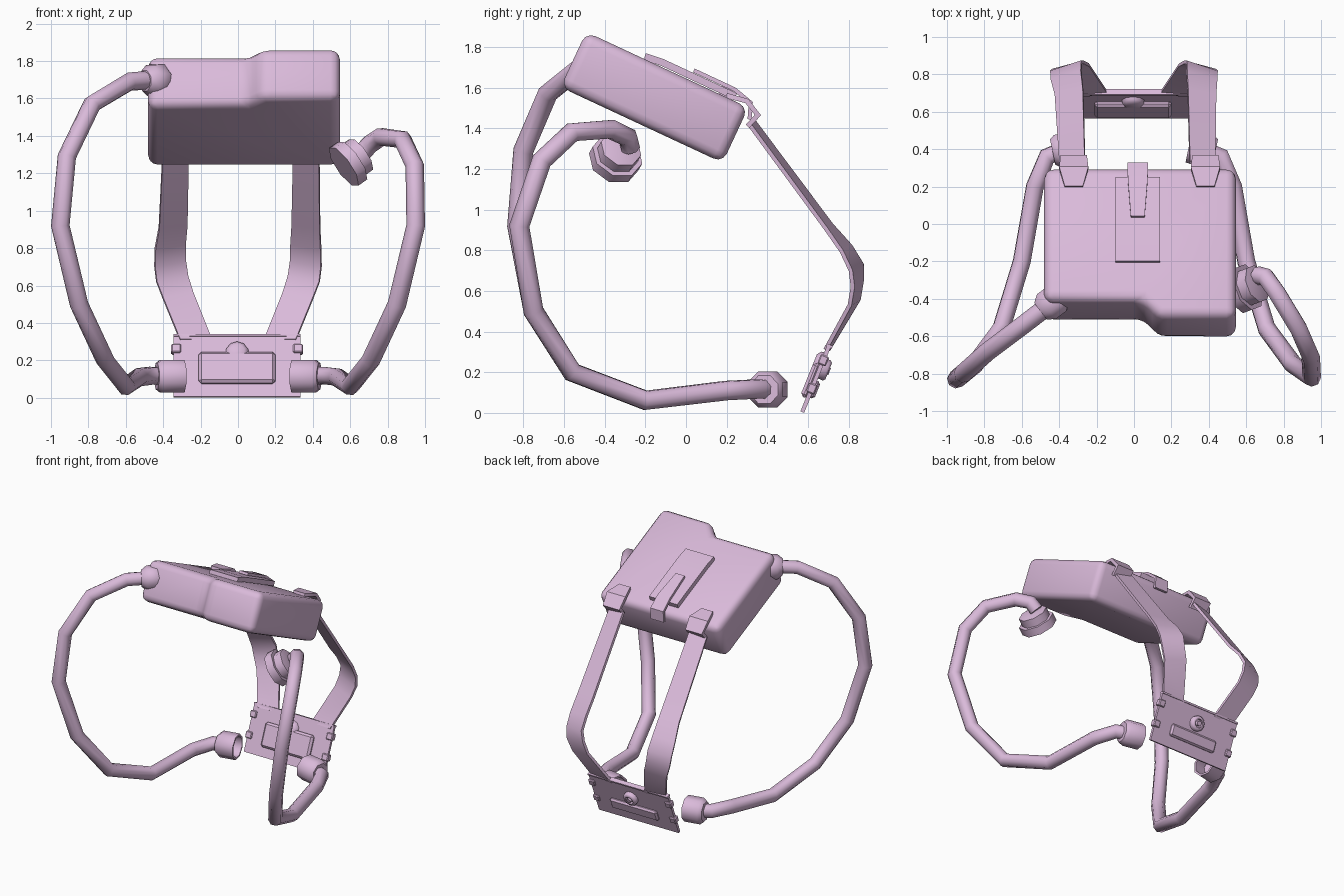
import bpy, bmesh, math
from mathutils import Matrix, Vector

cube = bpy.data.objects.get("Cube")
if cube:
    bpy.data.objects.remove(cube, do_unlink=True)

mauve = bpy.data.materials.new("pale mauve")
mauve.use_nodes = True
COLOUR = (0.70, 0.49, 0.70, 1)
mauve.diffuse_color = COLOUR
mauve.node_tree.nodes["Principled BSDF"].inputs["Base Color"].default_value = COLOUR


def finish(name, bm, frame=Matrix(), angle=50):
    """Turn a bmesh into a shaded, coloured object."""
    bmesh.ops.recalc_face_normals(bm, faces=bm.faces)
    bm.transform(frame)
    mesh = bpy.data.meshes.new(name)
    bm.to_mesh(mesh)
    bm.free()
    mesh.materials.append(mauve)
    ob = bpy.data.objects.new(name, mesh)
    bpy.context.collection.objects.link(ob)
    smooth(ob, angle)
    return ob


def smooth(ob, angle):
    bpy.ops.object.select_all(action='DESELECT')
    ob.select_set(True)
    bpy.context.view_layer.objects.active = ob
    bpy.ops.object.shade_smooth_by_angle(angle=math.radians(angle))


def block(name, lo, hi, frame, bevel=0.0):
    """Box between two corners in a tilted frame."""
    bm = bmesh.new()
    size = Vector(hi) - Vector(lo)
    mid = (Vector(hi) + Vector(lo)) / 2
    bmesh.ops.create_cube(bm, size=1, matrix=Matrix.Translation(mid) @ Matrix.Diagonal((*size, 1)))
    if bevel:
        bmesh.ops.bevel(bm, geom=bm.edges[:], offset=bevel, segments=1, affect='EDGES')
    return finish(name, bm, frame, 30)


def ribbon(name, stations, thickness, frame=Matrix(), angle=30):
    """Flat band through pairs of edge points, thickened about its middle."""
    bm = bmesh.new()
    rows = [[bm.verts.new(p) for p in pair] for pair in stations]
    for a, b in zip(rows, rows[1:]):
        bm.faces.new((a[0], a[1], b[1], b[0]))
    bm.normal_update()
    faces = bm.faces[:]
    for v in bm.verts:
        v.co -= v.normal * thickness / 2
    bmesh.ops.solidify(bm, geom=faces, thickness=-thickness)
    return finish(name, bm, frame, angle)


def band(x, points):
    """Edge pairs from (depth, height, half width) around x."""
    return [((x - w, u, n), (x + w, u, n)) for u, n, w in points]


def turned(name, start, axis, profile, sides=8, frame=Matrix()):
    """Revolve (distance, radius) points about an axis."""
    bm = bmesh.new()
    rings = []
    for d, r in profile:
        rings.append([bm.verts.new((r * math.cos(math.tau * (i + .5) / sides),
                                    r * math.sin(math.tau * (i + .5) / sides), d))
                      for i in range(sides)])
    for a, b in zip(rings, rings[1:]):
        for i in range(sides):
            j = (i + 1) % sides
            bm.faces.new((a[i], a[j], b[j], b[i]))
    bm.faces.new(rings[0])
    bm.faces.new(rings[-1])
    turn = Vector(axis).to_track_quat('Z', 'Y').to_matrix().to_4x4()
    return finish(name, bm, frame @ Matrix.Translation(start) @ turn, 46)


def hose(name, points, radius=0.05):
    """Round tube along a polyline."""
    curve = bpy.data.curves.new(name, 'CURVE')
    curve.dimensions = '3D'
    curve.bevel_depth = radius
    curve.bevel_resolution = 2
    curve.use_fill_caps = True
    line = curve.splines.new('POLY')
    line.points.add(len(points) - 1)
    for p, co in zip(line.points, points):
        p.co = (*co, 1)
    curve.materials.append(mauve)
    ob = bpy.data.objects.new(name, curve)
    bpy.context.collection.objects.link(ob)
    bpy.ops.object.select_all(action='DESELECT')
    ob.select_set(True)
    bpy.context.view_layer.objects.active = ob
    bpy.ops.object.convert(target='MESH')
    smooth(bpy.context.object, 50)


# Tilted case: origin at its lower back edge
case = Matrix.Translation((0, 0.18, 1.23)) @ Matrix.Rotation(math.radians(-25), 4, 'X')
outline = [(-.48, 0), (-.48, -.78), (.045, -.78), (.13, -.88), (.545, -.88), (.545, 0)]
bm = bmesh.new()
base = bm.faces.new([bm.verts.new((x, u, 0)) for x, u in outline])
side = bmesh.ops.extrude_face_region(bm, geom=[base])
bmesh.ops.translate(bm, vec=(0, 0, .30), verts=[v for v in side["geom"] if isinstance(v, bmesh.types.BMVert)])
bmesh.ops.recalc_face_normals(bm, faces=bm.faces)
bmesh.ops.bevel(bm, geom=bm.edges[:], offset=.05, segments=3, profile=.5, affect='EDGES', clamp_overlap=True)
finish("case", bm, case, 40)

# Raised panel and centre clip on the case
ribbon("case_panel", band(.02, [(-.568, .312, .12), (-.48, .322, .12), (-.08, .322, .12)]), .035, case)
ribbon("centre_clip", band(.02, [(-.32, .352, .037), (-.10, .352, .053), (0, .325, .055), (.03, .25, .055)]),
       .02, case)
block("centre_clip_foot", (-.02, -.16, .30), (.06, -.10, .35), case)

# Shoulder straps with their clips
for s, label in ((1, "left"), (-1, "right")):
    ribbon(label + "_strap_clip", band(.03 + s * .352, [
        (-.123, .308, .048), (-.02, .325, .078), (.055, .285, .07), (.035, .215, .068)]), .024, case)
    edges = [  # outer edge, inner edge, sideways shift
        ((.415, .31, 1.42), (.28, .33, 1.44), .018),
        ((.43, .685, .91), (.28, .715, .925), .008),
        ((.443, .765, .795), (.282, .81, .82), 0),
        ((.445, .81, .70), (.28, .865, .73), 0),
        ((.435, .82, .62), (.268, .865, .65), 0),
        ((.40, .805, .53), (.24, .85, .56), 0),
        ((.31, .685, .31), (.14, .70, .31), 0)]
    ribbon(label + "_shoulder_strap", [[(s * p[0] + dx, p[1], p[2]) for p in (a, b)]
                                       for a, b, dx in edges], .02, angle=40)

# Tilted waist plate: origin at its lower edge
waist = Matrix.Translation((-.005, .572, .004)) @ Matrix.Rotation(math.radians(-22), 4, 'X')
block("waist_plate", (-.34, -.01, 0), (.34, .01, .35), waist)
block("waist_top_rim", (-.34, -.016, .345), (.34, .018, .358), waist)
block("waist_front_panel", (-.205, -.04, .07), (.205, 0, .25), waist, .015)
block("waist_back_panel", (-.20, 0, .08), (.20, .03, .17), waist, .012)
for s, label in ((1, "left"), (-1, "right")):
    for z in (.10, .25):
        x = sorted((s * .30, s * .352))
        block(f"{label}_waist_clasp_{'upper' if z > .2 else 'lower'}",
              (x[0], -.022, z), (x[1], .022, z + .05), waist, .006)
# Round fasteners on both sides of the plate
turned("waist_knob", (0, 0, .235), (0, 1, 0),
       [(0, .055), (.035, .055), (.045, .045), (.045, .032), (.025, .032), (.025, .018), (.05, .018)], 12, waist)
turned("waist_front_stud", (0, 0, .25), (0, -1, 0), [(0, .065), (.025, .06), (.04, .04)], 10, waist)

# Hoses: upper ends differ, lower ends mirror each other
lower = [(.85, -.75, .50), (.71, -.56, .20), (.60, -.20, .062), (.53, .20, .11), (.465, .36, .118), (.36, .40, .115)]
upper = {
    "left": [(.66, -.275, 1.305), (.705, -.285, 1.355), (.765, -.37, 1.395), (.88, -.56, 1.38),
             (.945, -.71, 1.24), (.95, -.82, .92)],
    "right": [(-.45, -.43, 1.70), (-.58, -.53, 1.69), (-.78, -.68, 1.57), (-.915, -.80, 1.29),
              (-.95, -.83, .92)]}
for s, label in ((1, "left"), (-1, "right")):
    hose(label + "_hose", upper[label] + [(s * x, y, z) for x, y, z in lower])
    # Open cup at the lower end
    turned(label + "_hose_cup", (s * .435, .385, .115), (-s * .97, .2, 0),
           [(0, .05), (0, .075), (.025, .095), (.145, .095), (.145, .08), (.05, .08), (.05, .03)])

# Upper hose fittings
turned("left_hose_flange", (.565, -.355, 1.235), (.78, .30, .55),
       [(0, .09), (0, .13), (.06, .13), (.06, .105), (.12, .105), (.13, .06)])
turned("right_hose_fitting", (-.38, -.375, 1.70), (-.79, -.6, -.03),
       [(0, .06), (.04, .09), (.11, .09), (.15, .06)])
